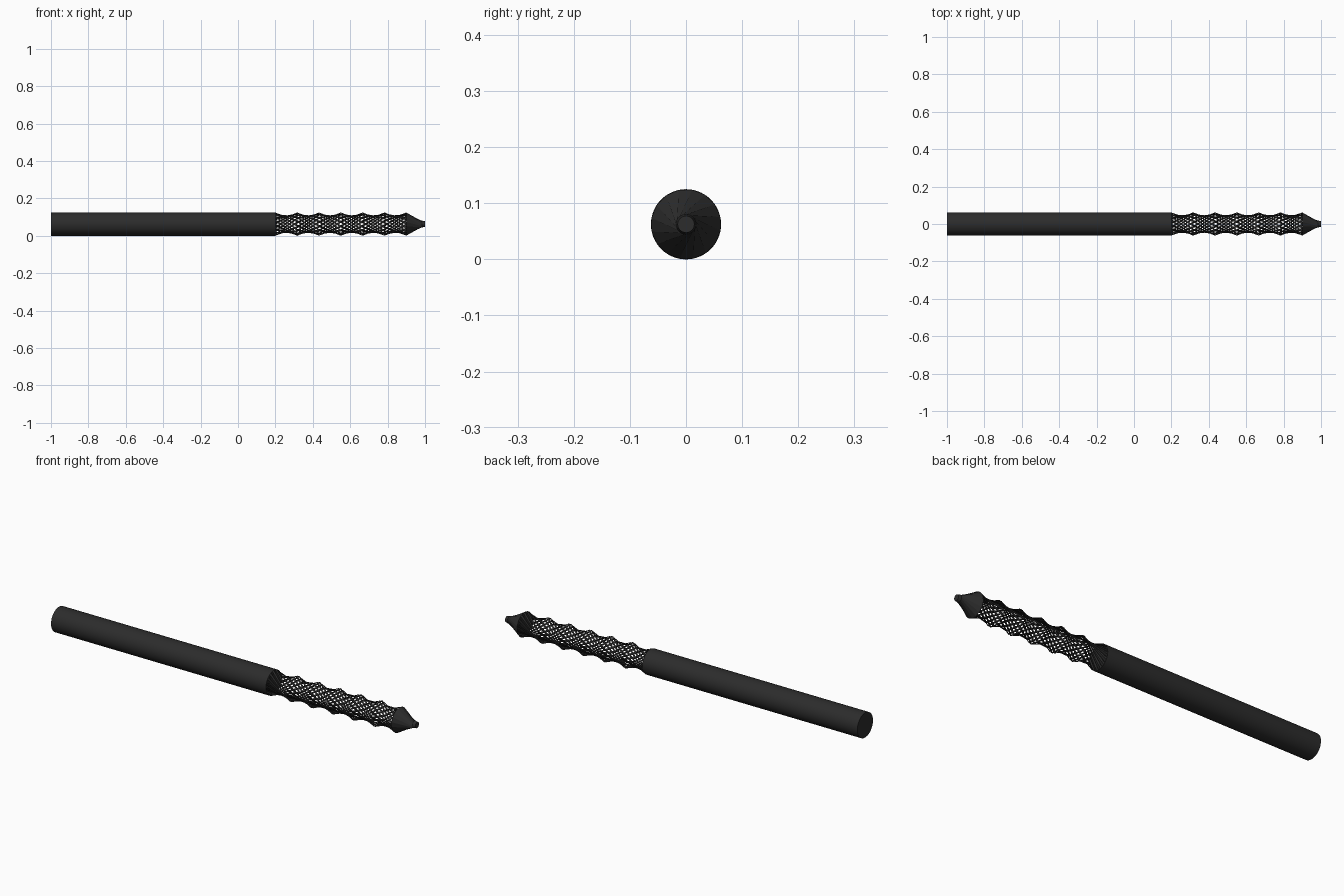
import bpy, bmesh
from math import cos, sin, pi, radians

if "Cube" in bpy.data.objects:
    bpy.data.objects.remove(bpy.data.objects["Cube"])

R, CZ = 0.0625, 0.0625      # shaft radius and axis height
X0, X1 = 0.2, 0.9           # ends of the twisted cage
SEGS, STRIPS, TWIST = 6, 16, radians(92)


def pt(x, r, a):
    return (x, r * cos(a), CZ + r * sin(a))


def make(name, bm, smooth=False):
    bmesh.ops.remove_doubles(bm, verts=bm.verts, dist=1e-5)
    me = bpy.data.meshes.new(name)
    bm.to_mesh(me)
    bm.free()
    ob = bpy.data.objects.new(name, me)
    bpy.context.collection.objects.link(ob)
    mat = bpy.data.materials.get("black") or bpy.data.materials.new("black")
    mat.diffuse_color = (0.025, 0.025, 0.025, 1)
    mat.use_nodes = True
    mat.node_tree.nodes["Principled BSDF"].inputs["Base Color"].default_value = mat.diffuse_color
    me.materials.append(mat)
    if smooth:
        bpy.context.view_layer.objects.active = ob
        ob.select_set(True)
        bpy.ops.object.shade_smooth_by_angle(angle=radians(35))
        ob.select_set(False)
    return ob


def tube(rings, n):
    """Capped solid through rings of (x, radius, start angle)."""
    bm = bmesh.new()
    loops = [[bm.verts.new(pt(x, r, a + 2 * pi * i / n)) for i in range(n)]
             for x, r, a in rings]
    for p, q in zip(loops, loops[1:]):
        for i in range(n):
            bm.faces.new((p[i], p[(i + 1) % n], q[(i + 1) % n], q[i]))
    bm.faces.new(loops[0][::-1])
    bm.faces.new(loops[-1])
    bmesh.ops.recalc_face_normals(bm, faces=bm.faces)
    return bm


# Plain cylindrical shaft
make("shaft", tube([(-1, R, 0), (X0, R, 0)], 48), True)

# Cage of straight strips, each bay twisted so that it pinches at the waist
bm = bmesh.new()
step = (X1 - X0) / SEGS
width = 2 * pi / STRIPS * 0.5
for s in range(SEGS):
    xa, xb = X0 + s * step, X0 + (s + 1) * step
    for k in range(STRIPS):
        a = 2 * pi * k / STRIPS + s * TWIST
        bm.faces.new([bm.verts.new(pt(*v)) for v in (
            (xa, R, a), (xa, R, a + width),
            (xb, R, a + TWIST + width), (xb, R, a + TWIST))])
cage = make("twisted_cage", bm)
mod = cage.modifiers.new("thickness", "SOLIDIFY")
mod.thickness = 0.003

# Twisted pointed head with a small blunt tip
start = SEGS * TWIST
make("head", tube([(X1, R, start), (0.985, 0.018, start + radians(50)),
                   (1.0, 0.015, start + radians(55))], STRIPS))
